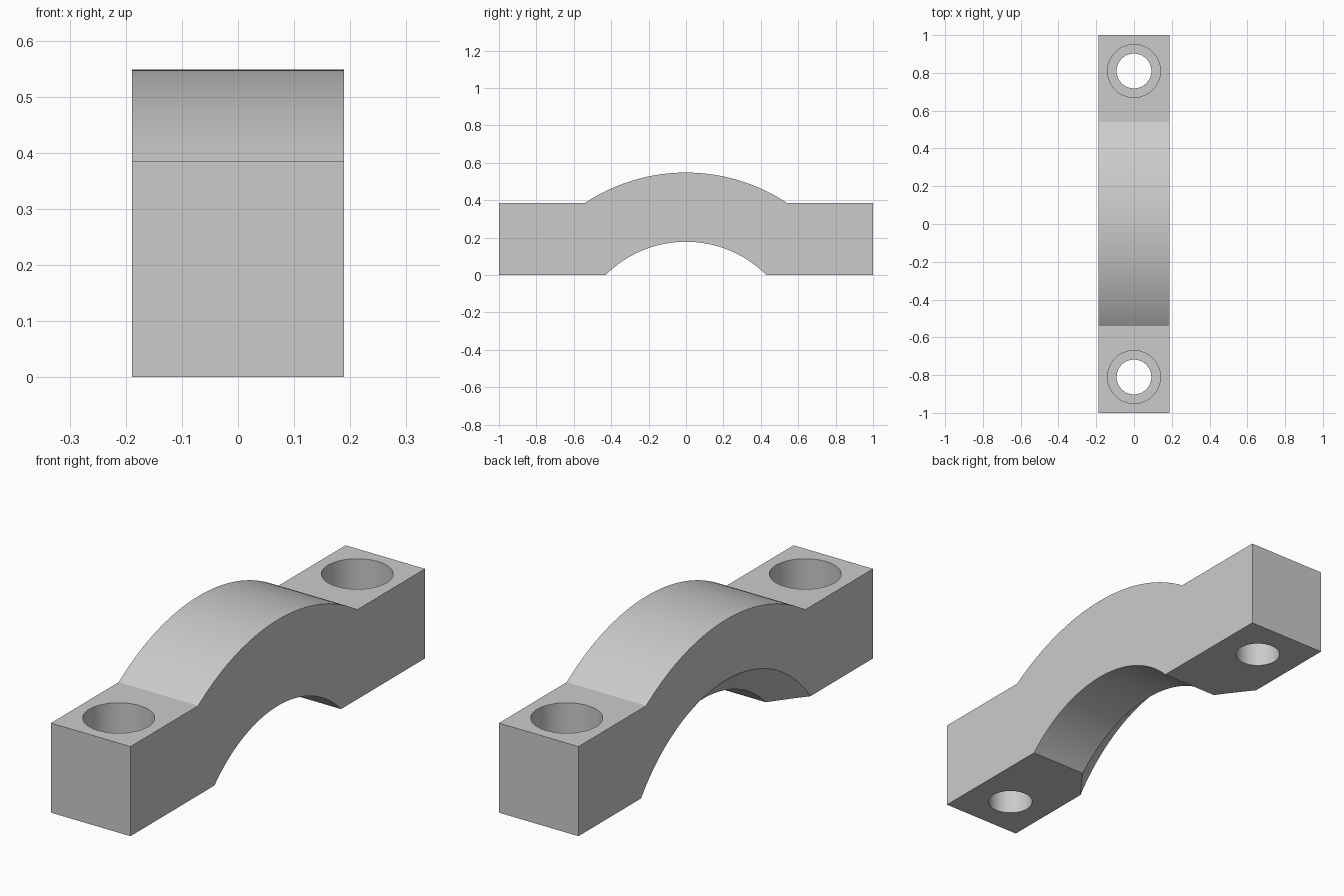
import bpy
import bmesh
import math

HALF_W, FOOT_H = 0.189, 0.385
AXIS_Z = -0.43                    # shared centre of both arches
R_TOP, R_UNDER, CHAMFER = 0.978, 0.608, 0.11
BOLT_Y, BORE_R, HOLE_R, BORE_FLOOR = 0.81, 0.14, 0.092, 0.19

cube = bpy.data.objects.get("Cube")
if cube:
    bpy.data.objects.remove(cube, do_unlink=True)

metal = bpy.data.materials.new("grey metal")
metal.use_nodes = True
grey = (0.6, 0.6, 0.6, 1)
metal.diffuse_color = grey
metal.node_tree.nodes["Principled BSDF"].inputs["Base Color"].default_value = grey


def arc(radius, z, steps=64):
    """Arch points (y, z) from -y to +y, ending at height z."""
    end = math.acos((z - AXIS_Z) / radius)
    angles = [end * (2 * i / steps - 1) for i in range(steps + 1)]
    return [(radius * math.sin(a), AXIS_Z + radius * math.cos(a)) for a in angles]


def mesh_object(name, bm):
    bmesh.ops.recalc_face_normals(bm, faces=bm.faces)
    mesh = bpy.data.meshes.new(name)
    bm.to_mesh(mesh)
    bm.free()
    mesh.materials.append(metal)
    obj = bpy.data.objects.new(name, mesh)
    bpy.context.collection.objects.link(obj)
    return obj


def cone_cutter(name, r1, r2, depth, location, along_x=False, sides=64):
    bm = bmesh.new()
    bmesh.ops.create_cone(bm, cap_ends=True, segments=sides,
                          radius1=r1, radius2=r2, depth=depth)
    obj = mesh_object(name, bm)
    obj.location = location
    obj.rotation_euler.y = math.pi / 2 if along_x else 0
    obj.hide_render = True
    return obj


# Side profile of the clamp, extruded across its width
profile = ([(-1, 0), (-1, FOOT_H)] + arc(R_TOP, FOOT_H)
           + [(1, FOOT_H), (1, 0)] + arc(R_UNDER, 0)[::-1])
bm = bmesh.new()
side = bm.faces.new([bm.verts.new((-HALF_W, y, z)) for y, z in profile])
ext = bmesh.ops.extrude_face_region(bm, geom=[side])
bmesh.ops.translate(bm, vec=(2 * HALF_W, 0, 0),
                    verts=[v for v in ext["geom"] if isinstance(v, bmesh.types.BMVert)])
clamp = mesh_object("clamp_half", bm)

# Chamfer under the arch, on one side only; run slightly past the side face
over = 0.02
cutters = [cone_cutter("arch_chamfer_cutter", R_UNDER + CHAMFER + over, R_UNDER - over,
                       CHAMFER + 2 * over, (-HALF_W + CHAMFER / 2, 0, AXIS_Z),
                       along_x=True, sides=256)]

# Counterbored bolt holes
for y in (-BOLT_Y, BOLT_Y):
    cutters.append(cone_cutter("bolt_hole_cutter", HOLE_R, HOLE_R, 1, (0, y, 0.2)))
    cutters.append(cone_cutter("counterbore_cutter", BORE_R, BORE_R, 0.4,
                               (0, y, BORE_FLOOR + 0.2)))

bpy.ops.object.select_all(action='DESELECT')
bpy.context.view_layer.objects.active = clamp
clamp.select_set(True)
for cutter in cutters:
    mod = clamp.modifiers.new(cutter.name, 'BOOLEAN')
    mod.operation = 'DIFFERENCE'
    mod.solver = 'EXACT'
    mod.object = cutter
    bpy.ops.object.modifier_apply(modifier=mod.name)
    bpy.data.objects.remove(cutter, do_unlink=True)

bpy.ops.object.shade_smooth_by_angle(angle=math.radians(25))
